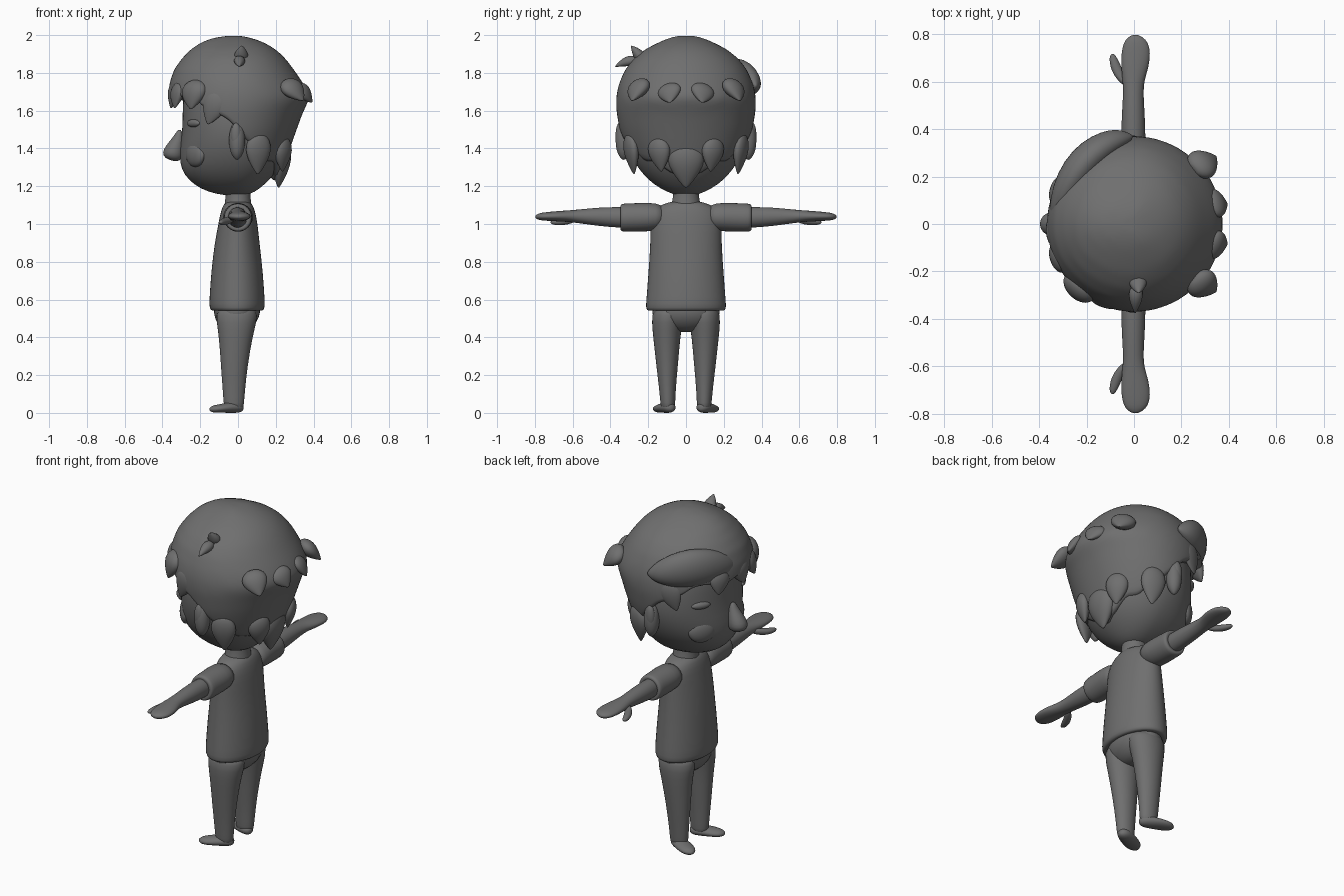
import bpy, bmesh, math
from mathutils import Vector as V

grey = bpy.data.materials.new("dark_grey")
grey.diffuse_color = (0.16, 0.16, 0.16, 1)
X, Y, Z = V((1, 0, 0)), V((0, 1, 0)), V((0, 0, 1))


def finish(name, rings, levels=1):
    """Bridge rings of points into a closed smooth skin."""
    bm = bmesh.new()
    vr = [[bm.verts.new(p) for p in r] for r in rings]
    n = len(rings[0])
    for a, b in zip(vr, vr[1:]):
        for i in range(n):
            bm.faces.new((a[i], a[(i + 1) % n], b[(i + 1) % n], b[i]))
    for r in (vr[0], vr[-1]):
        c = bm.verts.new(sum((v.co for v in r), V()) / n)
        for i in range(n):
            bm.faces.new((r[i], r[(i + 1) % n], c))
    bmesh.ops.recalc_face_normals(bm, faces=bm.faces)
    me = bpy.data.meshes.new(name)
    bm.to_mesh(me)
    bm.free()
    me.materials.append(grey)
    me.shade_smooth()
    ob = bpy.data.objects.new(name, me)
    bpy.context.collection.objects.link(ob)
    if levels:
        ob.modifiers.new("smooth", 'SUBSURF').levels = levels
        ob.modifiers["smooth"].render_levels = levels
    return ob


def loft(name, u, v, sections, n=16):
    """Ellipse sections: (centre, half size along u, half size along v)."""
    rings = []
    for c, ru, rv in sections:
        rings.append([V(c) + u * ru * math.cos(2 * math.pi * i / n) + v * rv * math.sin(2 * math.pi * i / n)
                      for i in range(n)])
    return finish(name, rings)


def blob(name, c, u, v, ru, rv, rw):
    w = u.cross(v)
    return loft(name, u, v, [(V(c) + w * rw * math.sin(t), ru * math.cos(t), rv * math.cos(t))
                             for t in [math.radians(d) for d in (-80, -50, -25, 0, 25, 50, 80)]])


def lock(name, root, tip, r, flat=0.6, bend=(0, 0, 0)):
    """Pointed lock of hair from root to tip, thin in the outward direction."""
    root, tip, bend = V(root), V(tip), V(bend)
    d = (tip - root).normalized()
    out = V((root.x, root.y, 0))
    out = (out - d * out.dot(d)).normalized()
    side = d.cross(out)
    loft(name, out, side, [(root.lerp(tip, t) + bend * 4 * t * (1 - t), r * k * flat, r * k)
                           for t, k in ((0, .4), (.15, .85), (.4, 1), (.65, .75), (.85, .4), (1, .08))])


def lerp_table(tab, z):
    for (z0, *a), (z1, *b) in zip(tab, tab[1:]):
        if z >= z1:
            t = min(1, max(0, (z0 - z) / (z0 - z1)))
            return [p + (q - p) * t for p, q in zip(a, b)]
    return tab[-1][1:]


def around(tab, z, a, scale=1.0):
    """Point on a head profile; angle 0 is the face side."""
    f, b, w = lerp_table(tab, z)
    c = math.cos(a)
    return V((-(f if c > 0 else b) * c * scale, w * math.sin(a) * scale, z))


# Head: (z, front, back, half width)
skull = [(1.93, .14, .14, .14), (1.85, .24, .24, .24), (1.72, .29, .29, .31), (1.6, .295, .30, .33),
         (1.5, .295, .28, .335), (1.4, .31, .26, .31), (1.32, .31, .23, .27), (1.26, .285, .19, .225),
         (1.21, .235, .14, .17), (1.17, .16, .09, .10), (1.153, .07, .04, .045)]
finish("head", [[around(skull, row[0], 2 * math.pi * i / 32) for i in range(32)] for row in skull])

# Hair shell with an uneven hairline
hair = [(2.0, .03, .0, .02), (1.99, .12, .06, .08), (1.965, .19, .135, .14), (1.93, .245, .195, .21),
        (1.88, .295, .25, .275), (1.82, .338, .295, .322), (1.75, .362, .343, .353), (1.70, .367, .37, .366),
        (1.66, .366, .382, .37), (1.61, .35, .35, .37), (1.5, .33, .31, .352), (1.4, .32, .275, .318),
        (1.3, .30, .235, .26), (1.2, .25, .20, .16)]
line = [(180, 1.23), (158, 1.25), (142, 1.34), (126, 1.32), (110, 1.4), (95, 1.47), (80, 1.54), (65, 1.6),
        (50, 1.66), (0, 1.67)]
N = 72
rings = []
for k in range(21):
    ring = []
    for i in range(N):
        a = 2 * math.pi * i / N
        deg = math.degrees(min(a, 2 * math.pi - a))
        zb = lerp_table(line, deg)[0] + .012 * math.cos(9 * a)
        t = k / 20
        z = 2.0 - (2.0 - zb) * (.12 * t + .88 * t ** 1.5)
        if k == 0:
            z = 1.998
        ring.append(around(hair, z, a))
    rings.append(ring)
rings.append([V((p.x * .84, p.y * .84, p.z + .015)) for p in rings[-1]])
finish("hair", rings, 1)

# Locks along the back ledge, sides and nape
for s in (-1, 1):
    lock("back_ledge_lock", (.25, s * .23, 1.76), (.345, s * .285, 1.655), .075, .6)
    lock("inner_ledge_lock", (.315, s * .09, 1.74), (.392, s * .085, 1.645), .07, .5)
    lock("side_lock", (.11, s * .30, 1.48), (.105, s * .275, 1.265), .075, .5)
    lock("rear_lock", (.24, s * .15, 1.46), (.235, s * .13, 1.28), .07, .6)
    lock("temple_lock", (-.10, s * .335, 1.70), (-.16, s * .315, 1.53), .07, .4)
    lock("fringe_lock", (-.31, s * .13, 1.75), (-.335, s * .17, 1.615), .07, .5)
    # Ears, brows
    blob("ear", (-.005, s * .33, 1.445), X, Y, .045, .045, .105)
    blob("ear_rim", (-.01, s * .352, 1.47), X, Y, .03, .022, .07)
    b = V((-.82, s * .57, 0)).normalized()
    blob("brow", (-.235, s * .195, 1.535), b, Z, .02, .022, .055)
    blob("cheek", (-.225, s * .17, 1.37), b, Z, .035, .07, .08)
lock("nape_lock", (.235, 0, 1.44), (.215, 0, 1.195), .105, .55)
lock("center_fringe", (-.32, -.02, 1.76), (-.355, -.04, 1.615), .08, .5)
lock("wide_fringe", (-.22, -.25, 1.76), (-.25, -.30, 1.61), .085, .6)

# Swept quiff on one side of the forehead
diag = V((-.72, .69, 0)).normalized()
loft("quiff", diag, Z, [((-.345, .02, 1.74), .01, .02), ((-.325, .07, 1.75), .045, .07),
                        ((-.275, .17, 1.77), .07, .105), ((-.205, .265, 1.775), .075, .115),
                        ((-.13, .33, 1.765), .065, .095), ((-.065, .365, 1.75), .05, .06),
                        ((-.03, .375, 1.74), .03, .03), ((-.01, .375, 1.735), .008, .008)])
# Small sprout on the other side
lock("sprout", (.015, -.22, 1.86), (.02, -.29, 1.945), .04, .8)
lock("sprout_tip", (.01, -.25, 1.87), (.005, -.375, 1.835), .032, .9, (0, 0, .01))

# Nose and neck
loft("nose", X, Y, [((-.31, 0, 1.5), .01, .015), ((-.315, 0, 1.46), .03, .03), ((-.333, 0, 1.42), .048, .045),
                    ((-.345, 0, 1.38), .058, .055), ((-.34, 0, 1.35), .05, .045), ((-.33, 0, 1.335), .015, .015)])
loft("neck", X, Y, [((0, 0, 1.05), .08, .09), ((0, 0, 1.11), .072, .078), ((0, 0, 1.15), .066, .068),
                    ((0, 0, 1.22), .07, .07)])

# Shirt
loft("shirt", X, Y, [((0, 0, 1.122), .05, .06), ((0, 0, 1.112), .075, .12), ((0, 0, 1.07), .092, .18),
                     ((0, 0, 1.0), .105, .19), ((-.005, 0, .9), .12, .19), ((-.005, 0, .75), .138, .2),
                     ((-.005, 0, .6), .148, .212), ((-.005, 0, .555), .148, .215), ((-.005, 0, .538), .135, .205),
                     ((-.005, 0, .55), .1, .17)], 24)
# Hips
loft("hips", X, Y, [((-.005, 0, .6), .12, .18), ((-.005, 0, .53), .128, .183), ((-.008, 0, .48), .108, .17),
                    ((-.01, 0, .44), .07, .1), ((-.01, 0, .43), .03, .05)], 20)

for s in (-1, 1):
    # Sleeve, arm with flat hand, thumb
    loft("sleeve", X, Z, [((0, s * .12, 1.04), .08, .07), ((0, s * .2, 1.038), .082, .078),
                          ((0, s * .28, 1.036), .076, .077), ((0, s * .335, 1.035), .076, .077),
                          ((0, s * .35, 1.035), .068, .069), ((0, s * .34, 1.035), .045, .045)])
    loft("arm", X, Z, [((0, s * .28, 1.035), .052, .056), ((-.003, s * .36, 1.037), .052, .056),
                       ((-.003, s * .46, 1.04), .05, .05), ((-.003, s * .56, 1.042), .042, .038),
                       ((-.002, s * .61, 1.043), .048, .032), ((.004, s * .66, 1.043), .059, .029),
                       ((.008, s * .72, 1.042), .063, .025), ((.008, s * .765, 1.041), .053, .021),
                       ((.006, s * .787, 1.04), .032, .015), ((.006, s * .797, 1.04), .01, .006)])
    loft("thumb", X, Z, [((-.03, s * .585, 1.03), .02, .018), ((-.06, s * .625, 1.018), .026, .02),
                         ((-.078, s * .665, 1.012), .023, .018), ((-.088, s * .7, 1.01), .017, .014),
                         ((-.09, s * .717, 1.01), .006, .005)])
    # Leg and foot
    loft("leg", X, Y, [((-.005, s * .09, .56), .115, .09), ((-.008, s * .1, .48), .108, .083),
                       ((-.012, s * .102, .4), .09, .073), ((-.02, s * .1, .25), .072, .058),
                       ((-.022, s * .098, .12), .06, .044), ((-.022, s * .096, .05), .055, .04),
                       ((-.022, s * .096, .02), .05, .036)])
    f = V((-.9, s * .4, 0)).normalized()
    g = V((-f.y, f.x, 0))
    h = V((-.005, s * .09, 0))
    loft("foot", g, Z, [(h + f * d + Z * z, w, t) for d, z, w, t in
                        ((-.035, .03, .012, .014), (-.02, .03, .034, .027), (.02, .031, .042, .031),
                         (.07, .028, .047, .026), (.11, .024, .045, .022), (.14, .022, .034, .019),
                         (.158, .02, .01, .008))])

# Rest the feet on the ground
bpy.context.view_layer.update()
dg = bpy.context.evaluated_depsgraph_get()
low = min(v.co.z for o in bpy.data.objects for v in o.evaluated_get(dg).data.vertices)
for o in bpy.data.objects:
    o.location.z -= low
